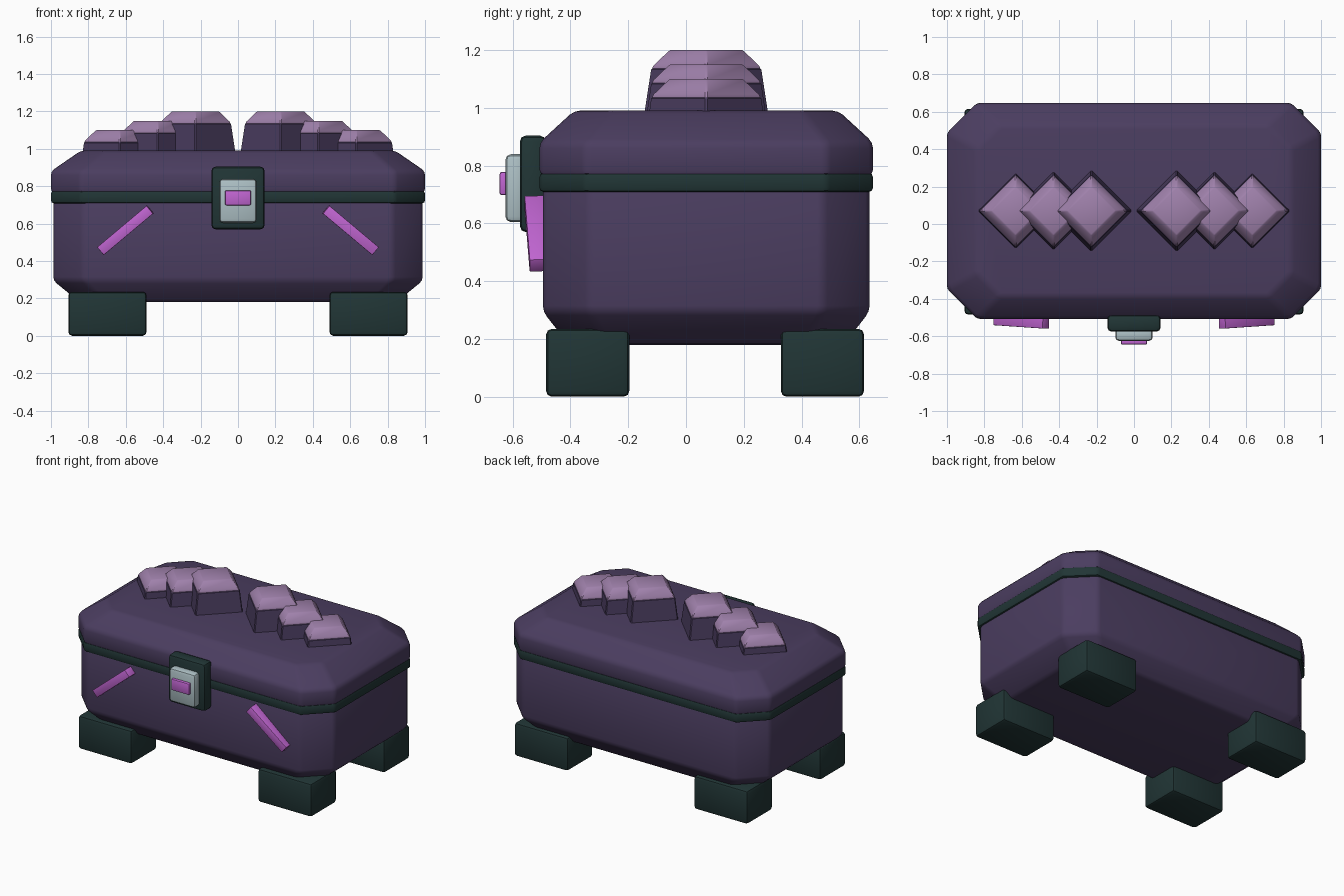
import bpy, bmesh, math
from mathutils import Matrix, Vector

if "Cube" in bpy.data.objects:
    bpy.data.objects.remove(bpy.data.objects["Cube"])

CY = 0.07  # the chest's own centre line, behind the latch


def material(name, colour):
    m = bpy.data.materials.new(name)
    m.use_nodes = True
    m.diffuse_color = (*colour, 1)
    m.node_tree.nodes["Principled BSDF"].inputs["Base Color"].default_value = (*colour, 1)
    return m


PURPLE = material("dark purple", (0.07, 0.047, 0.117))
GREEN = material("dark green", (0.015, 0.036, 0.036))
PINK = material("bright pink", (0.53, 0.13, 0.64))
MAUVE = material("pale mauve", (0.35, 0.22, 0.41))
SILVER = material("pale silver", (0.42, 0.53, 0.56))


def finish(name, bm, mat, bevel, segments=2):
    """Round the edges, shade and link the part."""
    bmesh.ops.recalc_face_normals(bm, faces=bm.faces)
    if bevel:
        bmesh.ops.bevel(bm, geom=bm.edges[:], offset=bevel, segments=segments,
                        profile=0.5, affect='EDGES', clamp_overlap=True)
    me = bpy.data.meshes.new(name)
    bm.to_mesh(me)
    bm.free()
    me.materials.append(mat)
    me.polygons.foreach_set("use_smooth", [True] * len(me.polygons))
    me.set_sharp_from_angle(angle=math.radians(32))
    ob = bpy.data.objects.new(name, me)
    bpy.context.scene.collection.objects.link(ob)
    return ob


def loft(bm, rings):
    """Skin a stack of equal-length rings and cap both ends."""
    loops = [[bm.verts.new(p) for p in ring] for ring in rings]
    n = len(loops[0])
    for a, b in zip(loops, loops[1:]):
        for i in range(n):
            j = (i + 1) % n
            bm.faces.new((a[i], a[j], b[j], b[i]))
    bm.faces.new(loops[0])
    bm.faces.new(loops[-1])


def octagon(hx, hy, c, z):
    """Rectangle with cut corners."""
    quarter = [(hx, hy - c), (hx - c, hy)]
    pts = quarter + [(-x, y) for x, y in quarter[::-1]]
    pts += [(-x, -y) for x, y in pts]
    return [(x, y + CY, z) for x, y in pts]


def chest_part(name, hx, hy, levels, mat, bevel):
    bm = bmesh.new()
    loft(bm, [octagon(hx - ix, hy - iy, 0.16 - 0.3 * iy, z) for z, ix, iy in levels])
    return finish(name, bm, mat, bevel)


def box(name, centre, size, mat, bevel, turn=None):
    bm = bmesh.new()
    bmesh.ops.create_cube(bm, size=1)
    bmesh.ops.scale(bm, vec=Vector(size), verts=bm.verts)
    if turn:
        bmesh.ops.rotate(bm, matrix=turn, verts=bm.verts)
    bmesh.ops.translate(bm, vec=Vector(centre), verts=bm.verts)
    return finish(name, bm, mat, bevel)


def diamond(name, x, levels, mat, bevel):
    bm = bmesh.new()
    loft(bm, [[(x + r, CY, z), (x, CY + r, z), (x - r, CY, z), (x, CY - r, z)]
              for z, r in levels])
    return finish(name, bm, mat, bevel, 1)


# Chest body, band and lid
chest_part("chest_body", 0.987, 0.565,
           [(0.18, 0.14, 0.09), (0.295, 0, 0), (0.73, 0, 0)], PURPLE, 0.02)
chest_part("lid_band", 1.0, 0.577, [(0.708, 0, 0), (0.776, 0, 0)], GREEN, 0.016)
chest_part("chest_lid", 1.0, 0.577,
           [(0.765, 0, 0), (0.88, 0, 0), (0.99, 0.16, 0.12)], PURPLE, 0.02)

# Feet, trim bars and rows of studs on both sides
for side, s in (("left", 1), ("right", -1)):
    for end, y in (("front", -0.34), ("back", 0.472)):
        box(f"{end}_{side}_foot", (s * 0.698, y, 0.118), (0.418, 0.288, 0.235), GREEN, 0.02)
    turn = Matrix.Rotation(s * math.radians(40), 3, 'Y') @ Matrix.Rotation(s * math.radians(3), 3, 'Z')
    box(f"{side}_trim_bar", (s * 0.602, -0.51, 0.565), (0.345, 0.08, 0.055), PINK, 0.003, turn)
    for i, x in enumerate((0.228, 0.43, 0.633)):
        drop = 0.05 * i
        diamond(f"{side}_stud_base_{i + 1}", s * x,
                [(0.95, 0.223 - 0.17 * drop), (1.138 - drop, 0.194)], PURPLE, 0.006)
        diamond(f"{side}_stud_cap_{i + 1}", s * x,
                [(1.13 - drop, 0.19), (1.143 - drop, 0.19), (1.2 - drop, 0.13)], MAUVE, 0.005)

# Latch
box("latch_plate", (0, -0.53, 0.737), (0.285, 0.09, 0.335), GREEN, 0.022)
box("latch_lock", (0, -0.59, 0.722), (0.2, 0.07, 0.235), SILVER, 0.02)
box("latch_button", (0, -0.63, 0.738), (0.14, 0.03, 0.08), PINK, 0.008)
